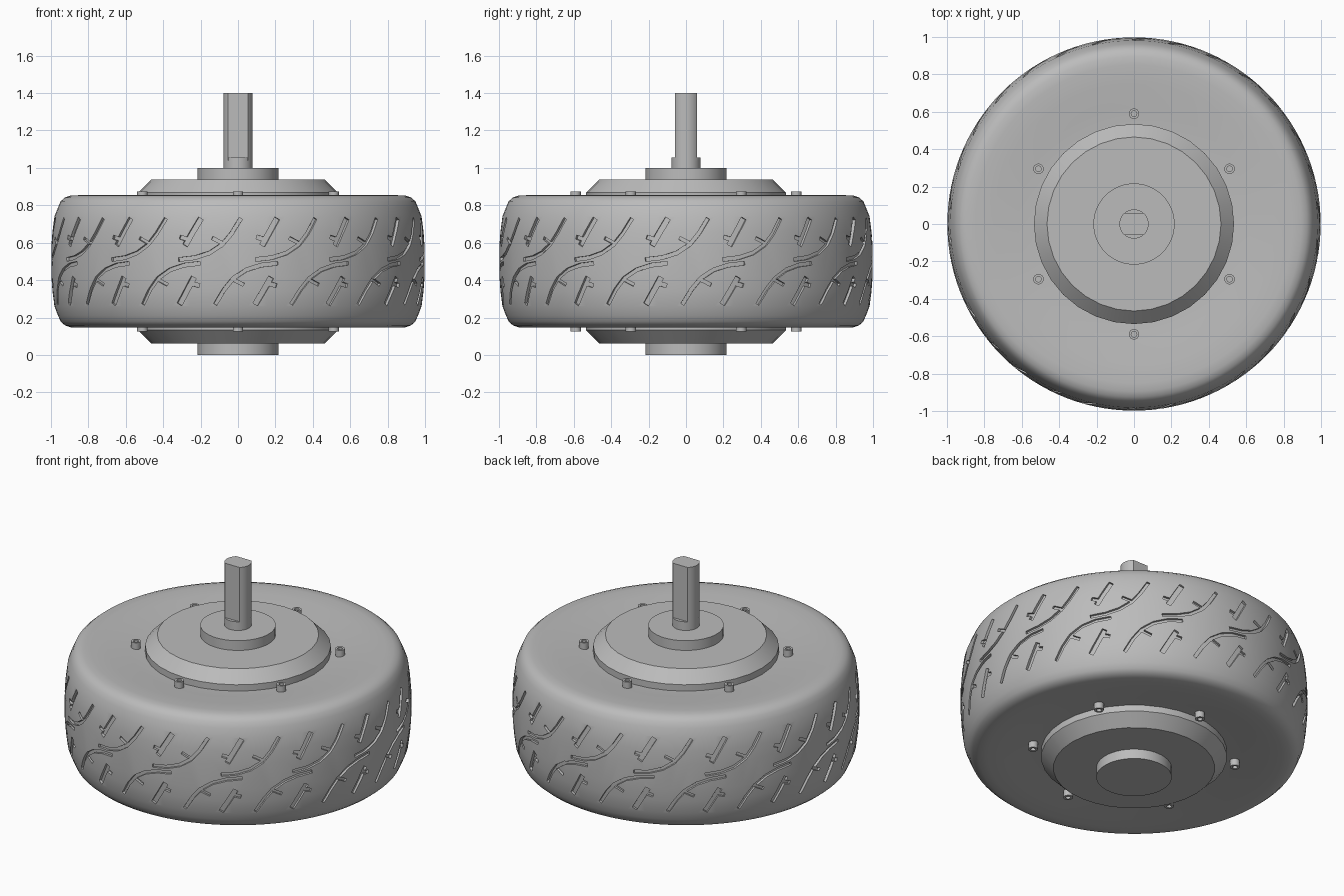
import bpy, bmesh, math
from mathutils import Vector

if "Cube" in bpy.data.objects:
    bpy.data.objects.remove(bpy.data.objects["Cube"])

MID = 0.5
grey = bpy.data.materials.new("plain_grey")
grey.use_nodes = True
grey.diffuse_color = (0.5, 0.5, 0.5, 1)
grey.node_tree.nodes["Principled BSDF"].inputs["Base Color"].default_value = (0.5, 0.5, 0.5, 1)


def finish(name, bm, smooth=True):
    bmesh.ops.recalc_face_normals(bm, faces=bm.faces)
    mesh = bpy.data.meshes.new(name)
    bm.to_mesh(mesh)
    bm.free()
    mesh.materials.append(grey)
    obj = bpy.data.objects.new(name, mesh)
    bpy.context.collection.objects.link(obj)
    if smooth:
        shade(obj)
    return obj


def shade(obj):
    bpy.ops.object.select_all(action='DESELECT')
    obj.select_set(True)
    bpy.context.view_layer.objects.active = obj
    bpy.ops.object.shade_smooth_by_angle(angle=math.radians(30))


def add_lathe(bm, profile, segments, centre=(0, 0)):
    """Revolve (radius, height) points and cap both ends."""
    rings = []
    for r, z in profile:
        rings.append([bm.verts.new((centre[0] + r * math.cos(math.tau * i / segments),
                                    centre[1] + r * math.sin(math.tau * i / segments), z))
                      for i in range(segments)])
    for low, high in zip(rings, rings[1:]):
        for i in range(segments):
            j = (i + 1) % segments
            bm.faces.new((low[i], low[j], high[j], high[i]))
    bm.faces.new(rings[0])
    bm.faces.new(rings[-1])


def mirrored(upper):
    """Complete an upper half profile with its mirror below the middle."""
    return [(r, 2 * MID - z) for r, z in upper] + upper[::-1]


# Tyre body: crowned tread, rounded shoulders, slightly dished sidewalls
def tread_radius(z):
    return 1 - 0.32 * (z - MID) ** 2


upper = [(0.5, 0.825), (0.62, 0.835), (0.75, 0.848), (0.85, 0.854), (0.895, 0.852),
         (0.925, 0.842), (0.948, 0.822), (0.962, 0.79)]
upper += [(tread_radius(z), z) for z in (0.74, 0.66, 0.58)]
bm = bmesh.new()
add_lathe(bm, mirrored(upper), 120)
tyre = finish("tyre", bm, smooth=False)


# Tread grooves: curved strips swept through the tread surface
def add_groove(bm, path, width, depth=0.016):
    pts = [Vector(p) for p in path]
    rows = []
    for i, p in enumerate(pts):
        along = (pts[min(i + 1, len(pts) - 1)] - pts[max(i - 1, 0)]).normalized()
        side = Vector((-along.y, along.x)) * width / 2
        row = []
        for q, lift in ((p + side, -depth), (p - side, -depth), (p - side, 0.04), (p + side, 0.04)):
            r = tread_radius(q.y) + lift
            row.append(bm.verts.new((r * math.cos(q.x), r * math.sin(q.x), q.y)))
        rows.append(row)
    for a, b in zip(rows, rows[1:]):
        for k in range(4):
            bm.faces.new((a[k], a[(k + 1) % 4], b[(k + 1) % 4], b[k]))
    bm.faces.new(rows[0])
    bm.faces.new(rows[-1])


REPEATS = 15
STEP = math.tau / REPEATS
LONG = [(0.12, 0.23), (0.07, 0.15), (0.02, 0.09), (-0.05, 0.045), (-0.13, 0.02), (-0.22, 0.01)]
SHORT = [(0.32, 0.23), (0.275, 0.155), (0.235, 0.085)]
MAIN = [(LONG, 0.02), (SHORT, 0.03)]
TICKS = [([(0.258, 0.115), (0.205, 0.13)], 0.022), ([(0.022, 0.097), (-0.035, 0.125)], 0.018)]

for label, strokes in (("groove_cutter", MAIN), ("fork_cutter", TICKS)):
    bm = bmesh.new()
    for n in range(REPEATS):
        for path, width in strokes:
            for sign, shift in ((1, 0), (-1, 0.1)):
                add_groove(bm, [(n * STEP + shift + sign * t, MID + sign * h) for t, h in path], width)
    cutter = finish(label, bm, smooth=False)
    cutter.hide_render = True
    cutter.hide_viewport = True
    cut = tyre.modifiers.new(label, 'BOOLEAN')
    cut.operation = 'DIFFERENCE'
    cut.solver = 'EXACT'
    cut.object = cutter
    bpy.context.view_layer.objects.active = tyre
    bpy.ops.object.modifier_apply(modifier=label)
    bpy.data.objects.remove(cutter)
shade(tyre)

# Hub: bevelled motor cover on both faces
bm = bmesh.new()
add_lathe(bm, mirrored([(0.465, 0.938), (0.535, 0.868), (0.535, 0.82)][::1]), 32)
finish("hub_cover", bm)

# Bosses around the axle
for name, low, high in (("upper_boss", 0.93, 1.0), ("lower_boss", 0.0, 0.07)):
    bm = bmesh.new()
    add_lathe(bm, [(0.217, low), (0.217, high)], 48)
    finish(name, bm)

# Axle: round collar, then a shaft with two flats
bm = bmesh.new()
add_lathe(bm, [(0.078, 0.98), (0.078, 1.055)], 32)
finish("axle_collar", bm)
bm = bmesh.new()
FLAT = 0.058
half = math.asin(FLAT / 0.078)
outline = [(0.078 * math.cos(a), 0.078 * math.sin(a))
           for base in (0, math.pi) for a in (base - half + half * k / 5 for k in range(11))]
base = bm.faces.new([bm.verts.new((x, y, 1.04)) for x, y in outline])
top = bmesh.ops.extrude_face_region(bm, geom=[base])
bmesh.ops.translate(bm, vec=(0, 0, 0.36), verts=[v for v in top["geom"] if isinstance(v, bmesh.types.BMVert)])
finish("axle_shaft", bm)

# Socket-head bolts around the hub on both faces
for name, s in (("upper_bolts", 1), ("lower_bolts", -1)):
    bm = bmesh.new()
    for k in range(6):
        a = math.pi / 2 + k * math.pi / 3
        profile = [(0.028, 0.81), (0.028, 0.874), (0.015, 0.874), (0.015, 0.855)]
        add_lathe(bm, [(r, MID + s * (z - MID)) for r, z in profile], 16,
                  (0.59 * math.cos(a), 0.59 * math.sin(a)))
    finish(name, bm)
